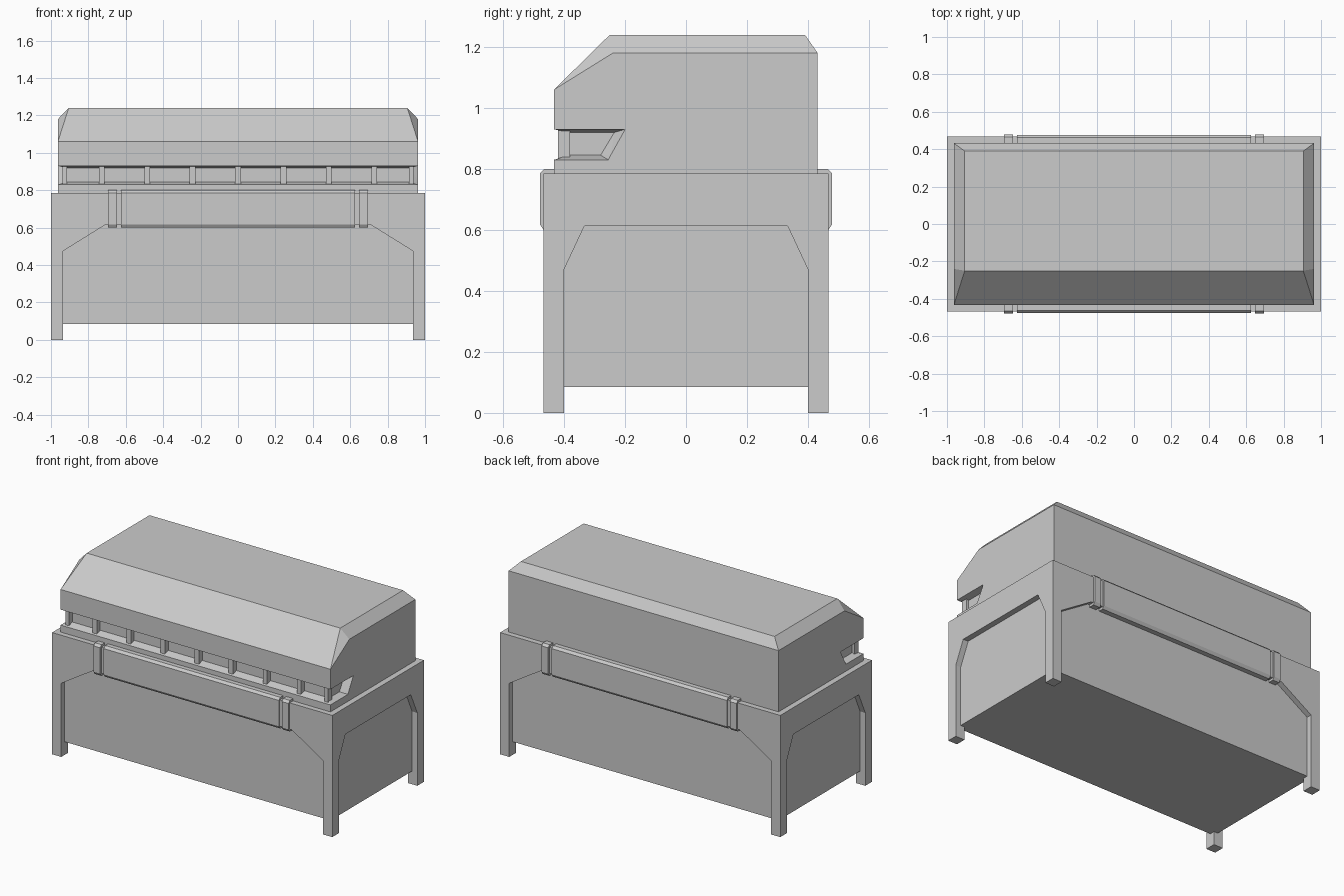
import bpy, bmesh

if "Cube" in bpy.data.objects:
    bpy.data.objects.remove(bpy.data.objects["Cube"], do_unlink=True)

grey = bpy.data.materials.new("light_grey")
grey.use_nodes = True
grey.diffuse_color = (0.6, 0.6, 0.6, 1)
grey.node_tree.nodes["Principled BSDF"].inputs["Base Color"].default_value = (0.6, 0.6, 0.6, 1)


def finish(name, bm):
    bmesh.ops.recalc_face_normals(bm, faces=bm.faces)
    mesh = bpy.data.meshes.new(name)
    bm.to_mesh(mesh)
    bm.free()
    mesh.materials.append(grey)
    obj = bpy.data.objects.new(name, mesh)
    bpy.context.collection.objects.link(obj)
    return obj


def prism(name, outline, place, start, end):
    """Extrude a 2D outline between two depths; place(a, b, depth) gives the 3D point."""
    bm = bmesh.new()
    low, high = ([bm.verts.new(place(a, b, d)) for a, b in outline] for d in (start, end))
    bm.faces.new(low)
    bm.faces.new(high)
    for i in range(len(outline)):
        j = (i + 1) % len(outline)
        bm.faces.new((low[i], low[j], high[j], high[i]))
    return finish(name, bm)


def along_x(a, b, d):
    return (d, a, b)


def along_y(a, b, d):
    return (a, d, b)


def box(name, x0, x1, y0, y1, z0, z1):
    return prism(name, [(x0, z0), (x1, z0), (x1, z1), (x0, z1)], along_y, y0, y1)


def arch(name, foot, knee, crown, top, place):
    """Chamfered doorway cutter through the frame."""
    half = [(foot, -0.1), (foot, knee), (crown, top)]
    cutter = prism(name, half + [(-a, b) for a, b in reversed(half)], place, -1.2, 1.2)
    cutter.hide_render = True
    cutter.hide_viewport = True
    return cutter


# Outer frame with four legs, arched on every side
frame = box("leg_frame", -1, 1, -0.467, 0.467, 0, 0.785)
cutters = [arch("front_arch_cutter", 0.935, 0.475, 0.71, 0.615, along_y),
           arch("side_arch_cutter", 0.4, 0.47, 0.333, 0.613, along_x)]
for cutter in cutters:
    mod = frame.modifiers.new(cutter.name, 'BOOLEAN')
    mod.operation = 'DIFFERENCE'
    mod.solver = 'EXACT'
    mod.object = cutter
bpy.context.view_layer.update()
graph = bpy.context.evaluated_depsgraph_get()
frame_mesh = bpy.data.meshes.new_from_object(frame.evaluated_get(graph))
frame.modifiers.clear()
frame.data = frame_mesh
for cutter in cutters:
    bpy.data.objects.remove(cutter, do_unlink=True)

# Recessed lower body between the legs
X, FRONT, BACK = 0.963, -0.433, 0.432
box("lower_body", -X, X, FRONT, BACK, 0.085, 0.7)


# Upper hood: stacked rings, each given by four points down the left side
def level(z, slot, inner=None):
    """Ring at one height; inner is the (x, rear y, front y) of the recessed slot wall."""
    ix, iy, fy = inner or (X, slot, FRONT)
    return [(X, BACK, z), (X, slot, z), (ix, iy, z), (ix, fy, z)]


rings = [
    level(0.7, -0.255),
    level(0.83, -0.255),
    level(0.845, -0.247, (0.92, -0.28, -0.385)),
    level(0.92, -0.205, (0.92, -0.235, -0.385)),
    level(0.93, -0.2),
    [(X, BACK, 1.18), (X, -0.24, 1.18), (X, -0.24, 1.18), (X, FRONT, 1.06)],
    [(0.905, 0.39, 1.24)] + [(0.905, -0.25, 1.24)] * 3,
]
bm = bmesh.new()
known = {}


def vert(p):
    if p not in known:
        known[p] = bm.verts.new(p)
    return known[p]


def face(points):
    unique = list(dict.fromkeys(points))
    if len(unique) > 2:
        bm.faces.new([vert(p) for p in unique])


loops = [r + [(-x, y, z) for x, y, z in reversed(r)] for r in rings]
for lower, upper in zip(loops, loops[1:]):
    for i in range(len(lower)):
        j = (i + 1) % len(lower)
        face([lower[i], lower[j], upper[j], upper[i]])
face(loops[0])
face(loops[-1])
bmesh.ops.triangulate(bm, faces=[f for f in bm.faces if len(f.verts) == 4])
bmesh.ops.dissolve_limit(bm, angle_limit=0.002, verts=bm.verts, edges=bm.edges)
finish("hood", bm)

# Small posts across the open slot
for i in range(-3, 4):
    x = i * 0.243
    box("slot_post", x - 0.015, x + 0.015, -0.42, -0.38, 0.825, 0.935)
for s in (-1, 1):
    box("corner_post", s * 0.925 - 0.012, s * 0.925 + 0.012, -0.42, -0.38, 0.825, 0.935)

# Chamfered rail and end clamps, front and back
for side, s in (("front", -1), ("back", 1)):
    def rail(name, x0, x1, out):
        profile = [(0.43, 0.8), (out - 0.014, 0.8), (out, 0.785),
                   (out, 0.618), (out - 0.012, 0.6), (0.43, 0.6)]
        prism(side + name, [(s * y, z) for y, z in profile], along_x, x0, x1)

    rail("_rail", -0.625, 0.625, 0.476)
    rail("_left_clamp", 0.648, 0.696, 0.479)
    rail("_right_clamp", -0.696, -0.648, 0.479)
